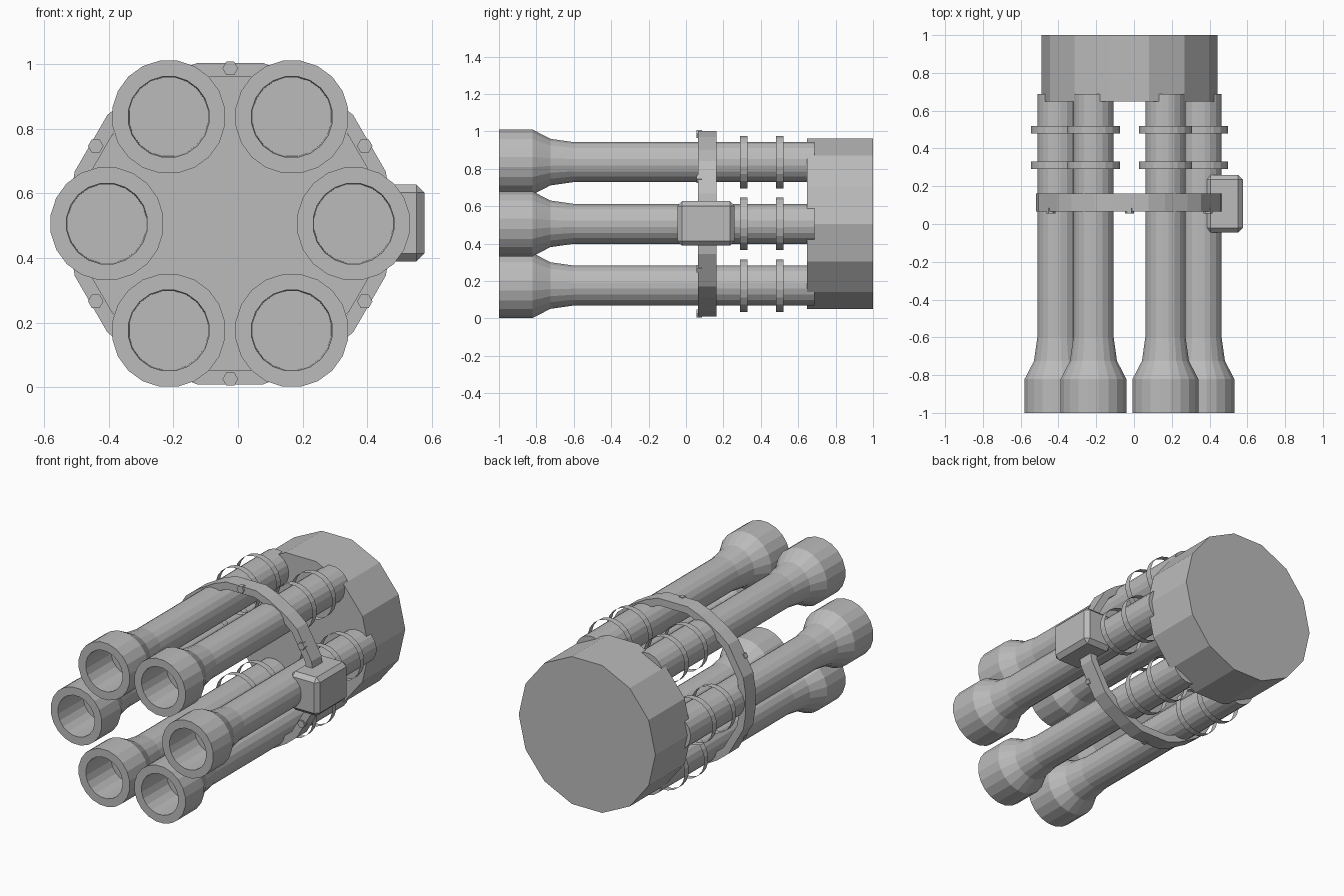
import bpy, bmesh, math
from mathutils import Vector

if "Cube" in bpy.data.objects:
    bpy.data.objects.remove(bpy.data.objects["Cube"])

CX, CZ = -0.024, 0.506          # axis of the barrel cluster
RING = 0.381                    # distance of each barrel from the axis

gray = bpy.data.materials.new("metal gray")
gray.diffuse_color = (0.50, 0.50, 0.50, 1)
gray.use_nodes = True
gray.node_tree.nodes["Principled BSDF"].inputs["Base Color"].default_value = gray.diffuse_color


def finish(name, bm, fix_normals=True):
    if fix_normals:
        bmesh.ops.recalc_face_normals(bm, faces=bm.faces)
    me = bpy.data.meshes.new(name)
    bm.to_mesh(me)
    bm.free()
    me.materials.append(gray)
    ob = bpy.data.objects.new(name, me)
    bpy.context.collection.objects.link(ob)
    return ob


def lathe(name, x, z, profile, sides, turn=0.0, caps=True):
    """Turn a (radius, y) profile around an axis along y."""
    bm = bmesh.new()
    rings = []
    for r, y in profile:
        rings.append([bm.verts.new((x + r * math.cos(a), y, z + r * math.sin(a)))
                      for a in (turn + 2 * math.pi * i / sides for i in range(sides))])
    for a, b in zip(rings, rings[1:]):
        for i in range(sides):
            j = (i + 1) % sides
            bm.faces.new((a[i], a[j], b[j], b[i]))
    if caps:
        bm.faces.new(rings[0])
        bm.faces.new(rings[-1])
    return finish(name, bm)


# Rear drum
lathe("rear_drum", CX, CZ, [(0.467, 0.648), (0.467, 1.0)], 14)

# Six flared barrels, each with two thin open hoops
barrel = [(0.123, -0.76), (0.126, -1.0), (0.176, -1.0), (0.176, -0.82),
          (0.126, -0.725), (0.108, -0.60), (0.108, 0.688)]
for k in range(6):
    a = math.radians(60 * k)
    x, z = CX + RING * math.cos(a), CZ + RING * math.sin(a)
    lathe(f"barrel_{k + 1}", x, z, barrel, 20, math.pi / 20)
    for n, y in enumerate((0.31, 0.50)):
        lathe(f"hoop_{k + 1}_{n + 1}", x, z,
              [(0.142, y - 0.02), (0.142, y + 0.02)], 20, math.pi / 20, caps=False)

# Clamp band: rounded hexagonal loop around the barrels
bm = bmesh.new()
sections = []
for k in range(6):
    for deg, r in ((-8, 0.500), (8, 0.500), (18.5, 0.507), (41.5, 0.507)):
        a = math.radians(60 * k + deg)
        d = Vector((math.cos(a), 0, math.sin(a)))
        c = Vector((CX, 0, CZ))
        sections.append([bm.verts.new(c + d * q + Vector((0, y, 0)))
                         for q, y in ((r, 0.065), (r, 0.162), (r - 0.045, 0.162), (r - 0.045, 0.065))])
for i, s in enumerate(sections):
    t = sections[(i + 1) % len(sections)]
    for j in range(4):
        m = (j + 1) % 4
        bm.faces.new((s[j], s[m], t[m], t[j]))
finish("clamp_band", bm)

# Hexagonal bolts on the front of the band
for k in range(6):
    a = math.radians(30 + 60 * k)
    lathe(f"bolt_{k + 1}", CX + 0.48 * math.cos(a), CZ + 0.48 * math.sin(a),
          [(0.024, 0.055), (0.024, 0.085)], 6)

# Chamfered side box
bm = bmesh.new()
bmesh.ops.create_cube(bm, size=1)
for v in bm.verts:
    v.co = Vector((0.478 + v.co.x * 0.196, 0.107 + v.co.y * 0.305, 0.508 + v.co.z * 0.238))
bmesh.ops.bevel(bm, geom=bm.edges[:], offset=0.025, segments=1, affect='EDGES')
finish("side_box", bm)
